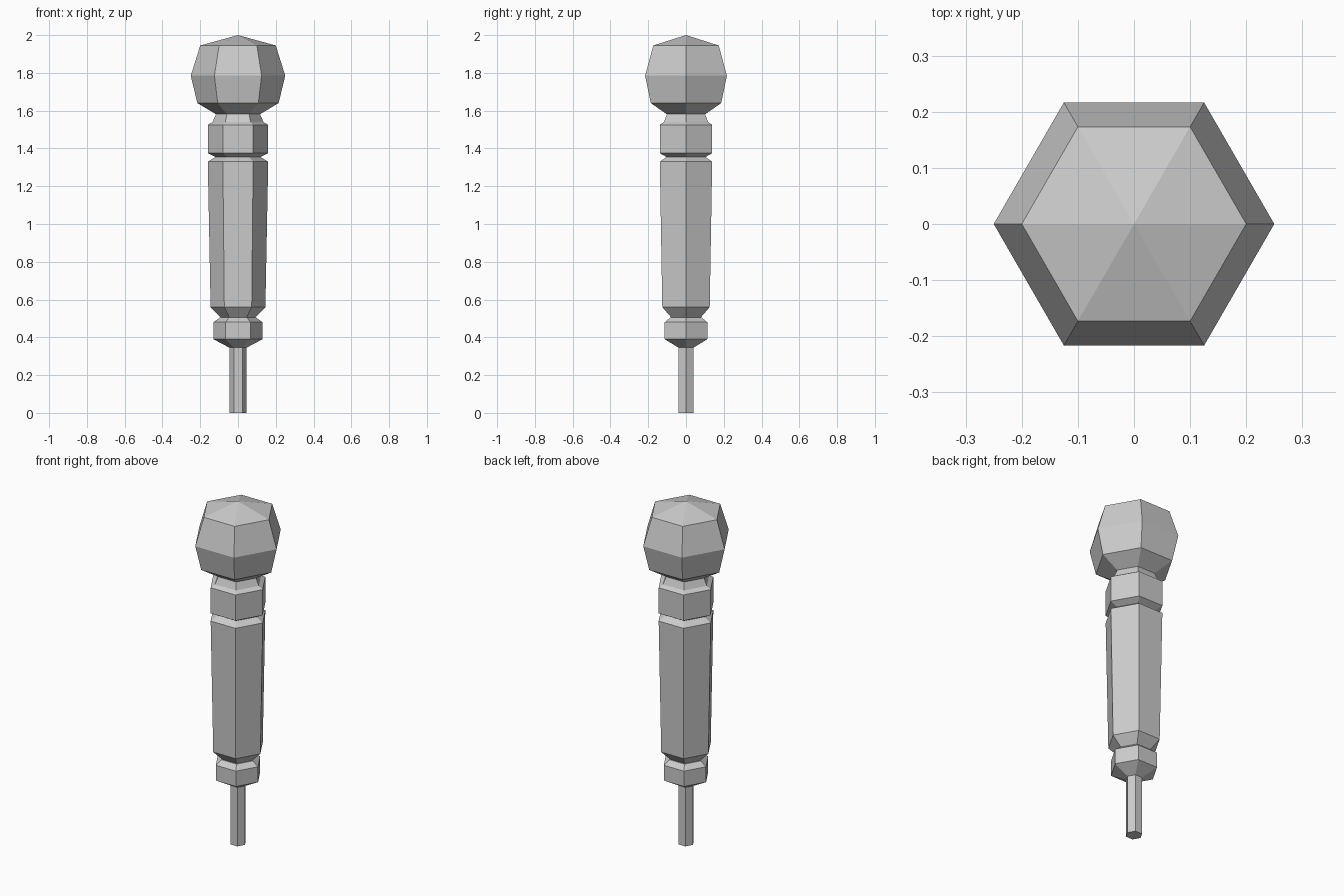
import bpy
import bmesh
from math import cos, sin, tau

cube = bpy.data.objects.get("Cube")
if cube:
    bpy.data.objects.remove(cube, do_unlink=True)

SIDES = 6

grey = bpy.data.materials.new("light_grey")
grey.use_nodes = True
COLOUR = (0.6, 0.6, 0.6, 1)
grey.diffuse_color = COLOUR
grey.node_tree.nodes["Principled BSDF"].inputs["Base Color"].default_value = COLOUR


def lathe(name, profile):
    """Six-sided flat-faced solid from (radius, height) pairs, bottom to top."""
    bm = bmesh.new()
    rings = []
    for r, z in profile:
        if r == 0:
            rings.append([bm.verts.new((0, 0, z))] * SIDES)
        else:
            rings.append([bm.verts.new((r * cos(tau * i / SIDES), r * sin(tau * i / SIDES), z))
                          for i in range(SIDES)])
    for low, high in zip(rings, rings[1:]):
        for i in range(SIDES):
            j = (i + 1) % SIDES
            corners = dict.fromkeys((low[i], low[j], high[j], high[i]))
            bm.faces.new(list(corners))
    bm.faces.new(rings[0][::-1])
    if profile[-1][0] > 0:
        bm.faces.new(rings[-1])
    bmesh.ops.recalc_face_normals(bm, faces=bm.faces)
    mesh = bpy.data.meshes.new(name)
    bm.to_mesh(mesh)
    bm.free()
    mesh.materials.append(grey)
    obj = bpy.data.objects.new(name, mesh)
    bpy.context.collection.objects.link(obj)
    return obj


# Thin cable stub and the collar it enters
lathe("cable", [(0.045, 0), (0.045, 0.35)])
lathe("lower_collar", [(0.045, 0.345), (0.13, 0.39), (0.13, 0.48), (0.095, 0.505)])
# Tapered grip
lathe("handle", [(0.085, 0.5), (0.145, 0.56), (0.16, 1.33), (0.11, 1.36)])
# Ring and neck under the head
lathe("upper_collar", [(0.11, 1.35), (0.16, 1.375), (0.16, 1.525), (0.135, 1.54), (0.115, 1.585)])
# Faceted round head
lathe("head", [(0.115, 1.58), (0.215, 1.64), (0.25, 1.785), (0.2, 1.945), (0, 2)])
